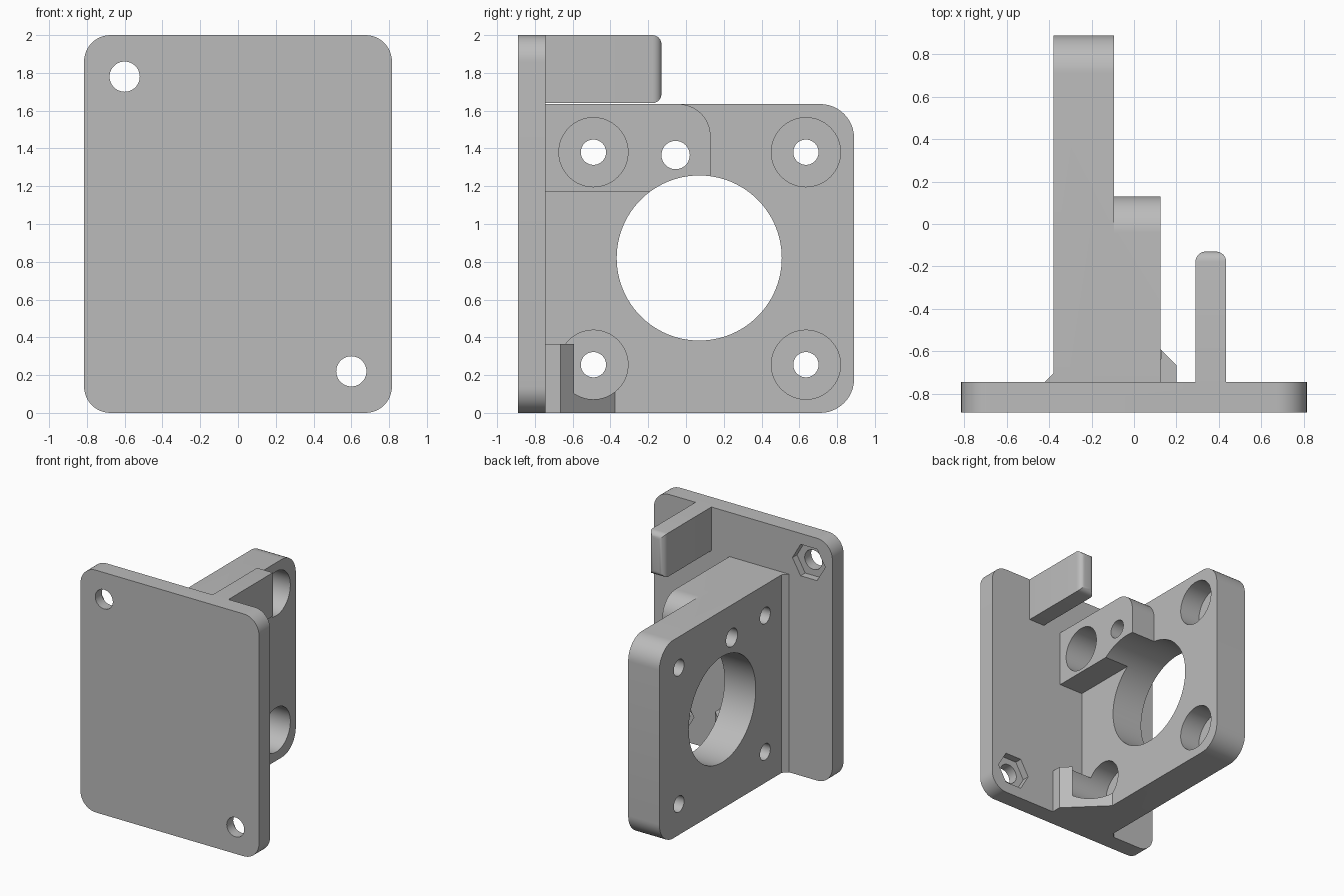
import bpy, bmesh
from math import cos, sin, pi, radians

if "Cube" in bpy.data.objects:
    bpy.data.objects.remove(bpy.data.objects["Cube"])

grey = bpy.data.materials.new("plain grey")
grey.use_nodes = True
colour = (0.5, 0.5, 0.5, 1)
grey.diffuse_color = colour
grey.node_tree.nodes["Principled BSDF"].inputs["Base Color"].default_value = colour


def circle(u, v, r, n=64, start=0.0):
    return [(u + r * cos(start + 2 * pi * i / n), v + r * sin(start + 2 * pi * i / n))
            for i in range(n)]


def rounded(u0, v0, u1, v1, radii, n=12):
    """Rectangle profile; radii run low-low, high-low, high-high, low-high."""
    pts = []
    for k, r in enumerate(radii):
        u, su = (u1, -1) if k in (1, 2) else (u0, 1)
        v, sv = (v1, -1) if k in (2, 3) else (v0, 1)
        if r == 0:
            pts.append((u, v))
            continue
        for i in range(n + 1):
            a = pi + k * pi / 2 + i / n * pi / 2
            pts.append((u + su * r + r * cos(a), v + sv * r + r * sin(a)))
    return pts


def prism(name, axis, pts, lo, hi):
    """Extrude a 2D profile along an axis from lo to hi."""
    place = {"x": lambda u, v: (lo, u, v), "y": lambda u, v: (u, lo, v),
             "z": lambda u, v: (u, v, lo)}[axis]
    bm = bmesh.new()
    face = bm.faces.new([bm.verts.new(place(u, v)) for u, v in pts])
    out = bmesh.ops.extrude_face_region(bm, geom=[face])
    shift = [hi - lo if a == axis else 0 for a in "xyz"]
    bmesh.ops.translate(bm, vec=shift,
                        verts=[g for g in out["geom"] if isinstance(g, bmesh.types.BMVert)])
    bmesh.ops.recalc_face_normals(bm, faces=bm.faces)
    mesh = bpy.data.meshes.new(name)
    bm.to_mesh(mesh)
    bm.free()
    mesh.materials.append(grey)
    obj = bpy.data.objects.new(name, mesh)
    bpy.context.collection.objects.link(obj)
    return obj


def bake(obj):
    bpy.context.view_layer.update()
    mesh = bpy.data.meshes.new_from_object(obj.evaluated_get(bpy.context.evaluated_depsgraph_get()))
    obj.modifiers.clear()
    obj.data = mesh


def combine(obj, other, operation):
    mod = obj.modifiers.new(operation.lower(), "BOOLEAN")
    mod.operation, mod.object, mod.solver = operation, other, "EXACT"
    bake(obj)
    bpy.data.objects.remove(other)


BACK = -0.745   # rear face of the front plate
JOIN = -0.78    # parts sink this far into the front plate
FACE = -0.095   # counterbored side of the motor plate
TOP = 1.635

# Front plate
bracket = prism("motor_bracket", "y", rounded(-0.815, 0, 0.815, 2, [0.14] * 4), -0.89, BACK)

# Motor plate, upper block, lower gusset and corner chamfer
parts = [
    prism("motor_plate", "x", rounded(JOIN, 0, 0.89, TOP, [0, 0.18, 0.18, 0]), -0.38, FACE),
    prism("upper_block", "x", rounded(JOIN, 1.17, 0.13, TOP, [0, 0, 0.17, 0]), -0.2, 0.125),
    prism("lower_gusset", "z", [(-0.2, JOIN), (0.2, JOIN), (0.2, -0.665), (FACE, -0.375),
                                (-0.2, -0.375)], 0, 0.365),
    prism("corner_chamfer", "z", [(-0.3, JOIN), (-0.455, JOIN), (-0.38, -0.705),
                                  (-0.3, -0.705)], 0, TOP),
]

# Upright fin with rounded end
fin = prism("fin", "y", rounded(0.29, 1.64, 0.435, 2, [0] * 4), JOIN, -0.13)
bm = bmesh.new()
bm.from_mesh(fin.data)
end = [e for e in bm.edges if all(v.co.y > -0.2 for v in e.verts)]
bmesh.ops.bevel(bm, geom=end, offset=0.048, segments=6, profile=0.5, affect="EDGES")
bm.to_mesh(fin.data)
bm.free()
parts.append(fin)

for part in parts:
    combine(bracket, part, "UNION")

# Motor opening and adjuster hole
holes = [prism("motor_opening", "x", circle(0.07, 0.82, 0.437, 96), -0.6, 0.4),
         prism("adjuster_hole", "x", circle(-0.055, 1.365, 0.075, 40), -0.6, 0.4)]

# Motor screw holes with counterbores
for y in (-0.49, 0.635):
    for z in (0.255, 1.38):
        holes.append(prism("screw_hole", "x", circle(y, z, 0.067, 40), -0.6, -0.2))
        holes.append(prism("counterbore", "x", circle(y, z, 0.183), -0.28, 0.127))

# Mounting holes with hexagonal nut pockets
for x, z in ((-0.6, 1.78), (0.6, 0.22)):
    holes.append(prism("mount_hole", "y", circle(x, z, 0.08, 40), -1, -0.6))
    holes.append(prism("nut_pocket", "y", circle(x, z, 0.15, 6), -0.805, -0.7))

for hole in holes:
    combine(bracket, hole, "DIFFERENCE")

# Smooth curved walls, keep edges sharp
bpy.ops.object.select_all(action="DESELECT")
bracket.select_set(True)
bpy.context.view_layer.objects.active = bracket
bpy.ops.object.shade_smooth_by_angle(angle=radians(30))
